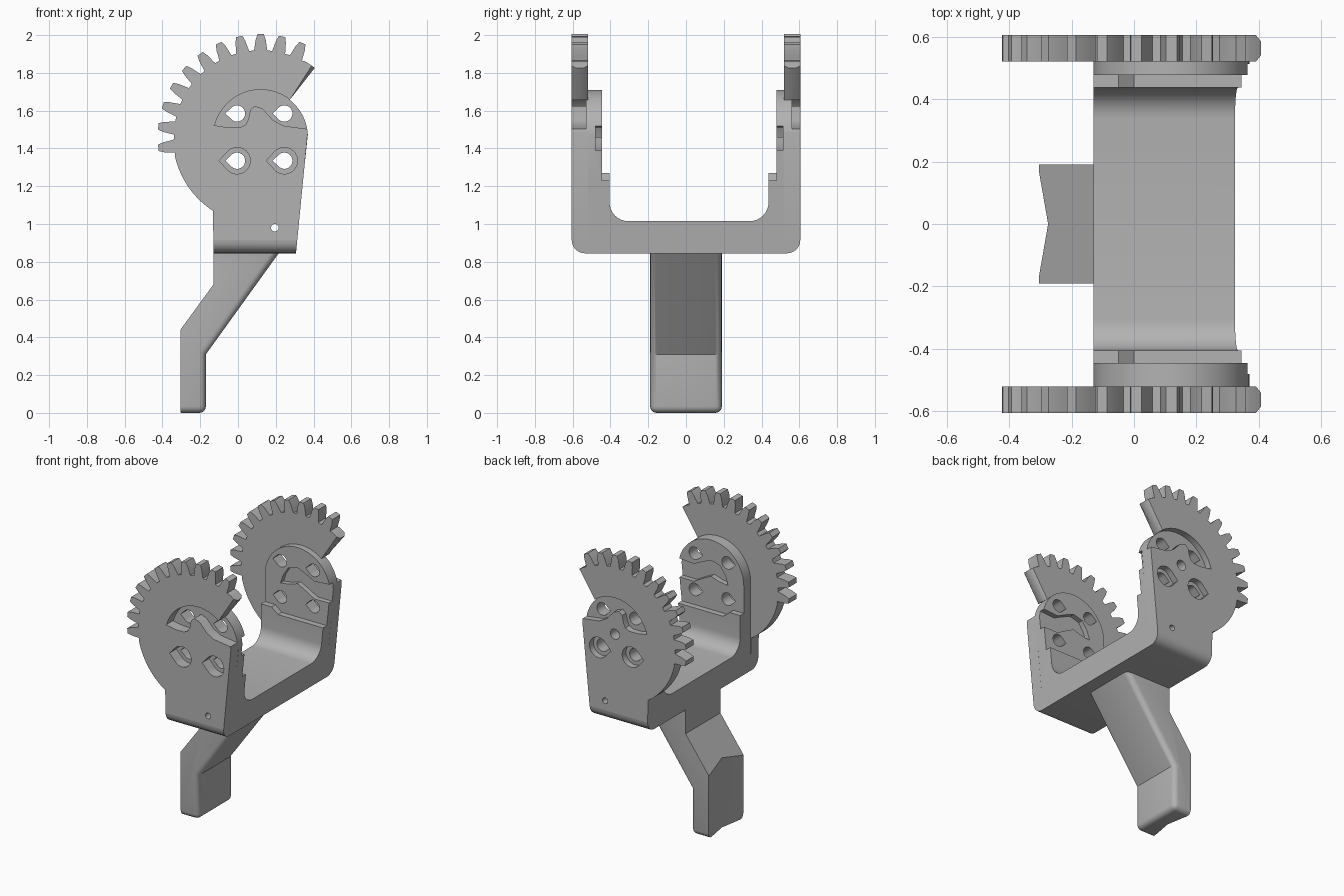
import bpy, bmesh
from math import sin, cos, radians, hypot, atan2, degrees

if "Cube" in bpy.data.objects:
    bpy.data.objects.remove(bpy.data.objects["Cube"])

grey = bpy.data.materials.new("plain_grey")
grey.use_nodes = True
colour = (0.45, 0.45, 0.45, 1)
grey.diffuse_color = colour
grey.node_tree.nodes["Principled BSDF"].inputs["Base Color"].default_value = colour

CX, CZ = 0.12, 1.46          # gear centre
HUB, ROOT, TIP = 0.25, 0.465, 0.545
OUT = 0.605                  # outer face of the arms
parts = []


def polar(r, deg, cx=CX, cz=CZ):
    return cx + r * cos(radians(deg)), cz + r * sin(radians(deg))


def arc(r, a, b, n, cx=CX, cz=CZ):
    return [polar(r, a + (b - a) * i / n, cx, cz) for i in range(n + 1)]


def right_edge(z):
    return 0.307 + 0.096 * (z - 0.845)


def prism(name, pts, axis, a, b):
    """Extrude a closed outline along an axis from a to b."""
    place = {"x": lambda u, v, d: (d, u, v),
             "y": lambda u, v, d: (u, d, v),
             "z": lambda u, v, d: (u, v, d)}[axis]
    bm = bmesh.new()
    ends = [[bm.verts.new(place(u, v, d)) for u, v in pts] for d in (a, b)]
    bm.faces.new(ends[0])
    bm.faces.new(ends[1])
    for i in range(len(pts)):
        j = (i + 1) % len(pts)
        bm.faces.new((ends[0][i], ends[0][j], ends[1][j], ends[1][i]))
    bmesh.ops.recalc_face_normals(bm, faces=bm.faces)
    mesh = bpy.data.meshes.new(name)
    bm.to_mesh(mesh)
    bm.free()
    mesh.materials.append(grey)
    ob = bpy.data.objects.new(name, mesh)
    bpy.context.collection.objects.link(ob)
    return ob


def bevel(ob, test, offset, segments):
    bm = bmesh.new()
    bm.from_mesh(ob.data)
    edges = [e for e in bm.edges if test(e.verts[0].co, e.verts[1].co)]
    bmesh.ops.bevel(bm, geom=edges, offset=offset, segments=segments,
                    profile=0.5, affect="EDGES")
    bm.to_mesh(ob.data)
    bm.free()


def cut(ob, cutters):
    for c in cutters:
        mod = ob.modifiers.new("cut", "BOOLEAN")
        mod.operation, mod.solver, mod.object = "DIFFERENCE", "EXACT", c
    bpy.context.view_layer.update()
    graph = bpy.context.evaluated_depsgraph_get()
    mesh = bpy.data.meshes.new_from_object(ob.evaluated_get(graph))
    ob.modifiers.clear()
    ob.data = mesh


def teardrop(r, point, cx, cz):
    return arc(r, -140, 140, 24, cx, cz) + [(cx - point, cz)]


# Through holes shared by both arms
H = 0.125
holes = [prism("hole_cutter", teardrop(0.043, 0.062, CX + sx * H, CZ + sz * H), "y", -0.8, 0.8)
         for sx in (-1, 1) for sz in (-1, 1)]
pin = prism("pin_cutter", arc(0.02, 0, 345, 23, 0.195, 0.98), "y", -0.8, 0.8)

# Gear plate outline: tapered foot, hub arc, radial end, teeth, plain rim
CUT = 52
gear = [(-0.13, 0.915), (right_edge(0.915), 0.915)] + arc(HUB, 5, CUT, 12)
gear += arc(ROOT, CUT, 60, 3)
for k in range(11):
    a = 66 + 12 * k
    flank = [(0.46, 4.4), (0.48, 3.8), (0.515, 3.0), (TIP, 1.8)]
    gear += [polar(r, a - w) for r, w in flank]
    gear += [polar(r, a + w) for r, w in reversed(flank)]
gear += arc(ROOT, 192, 237, 14)

# Stepped recess on the outside of the hub
wave = [(-0.247, 0.063), (-0.17, 0.05), (-0.11, 0.05), (-0.08, 0.065), (-0.065, 0.095),
        (-0.055, 0.145), (-0.03, 0.165), (0.01, 0.15), (0.065, 0.09), (0.12, 0.06), (0.27, 0.04)]
recess = [(CX + x, CZ + z) for x, z in wave] + arc(0.251, 12, 164, 36)

# Hooked groove on the inside of the hub
hook = [(0.27, 0.06), (0.13, 0.05), (0.07, 0.08), (0.0, 0.11), (-0.07, 0.09), (-0.11, 0.03),
        (-0.13, -0.03), (-0.06, -0.02), (0.0, 0.0), (0.06, -0.03), (0.13, -0.07), (0.27, -0.07)]
groove = [(CX + x, CZ + z) for x, z in hook]

STEP = 1.23
boss = [(-0.13, STEP), (right_edge(STEP), STEP)] + arc(HUB, 3, 180, 40)


def radial_end(p, q):
    on_line = all(abs(degrees(atan2(v.z - CZ, v.x - CX)) - CUT) < 0.2 for v in (p, q))
    return on_line and hypot(p.x - q.x, p.z - q.z) > 0.15


# side name, direction, hub inner face, wall inner face, recess floor
arms = [("front", -1, 0.445, 0.405, 0.53), ("back", 1, 0.478, 0.437, 0.562)]
for side, s, hub_in, wall_in, floor in arms:
    plate = prism(side + "_gear_plate", gear, "y", s * 0.52, s * OUT)
    bevel(plate, radial_end, 0.02, 1)
    cutters = [prism("recess_cutter", recess, "y", s * floor, s * 0.8)]
    for sx in (-1, 1):
        cutters.append(prism("counterbore_cutter",
                             teardrop(0.07, 0.095, CX + sx * H, CZ - H), "y", s * floor, s * 0.8))
    if side == "back":
        cutters.append(prism("hub_cutter", arc(0.035, 0, 345, 23), "y", 0.53, 0.8))
    cut(plate, holes + [pin] + cutters)

    hub = prism(side + "_hub", boss, "y", s * hub_in, s * 0.52)
    cutters.append(prism("groove_cutter", groove, "y", s * (hub_in - 0.1), s * (hub_in + 0.035)))
    cut(hub, holes + cutters[-1:])

    pad = prism(side + "_hub_step", [(-0.13, STEP), (0.0, STEP), (-0.05, 1.27), (-0.13, 1.27)],
                "y", s * wall_in, s * hub_in)
    parts += [plate, hub, pad]
    for c in cutters:
        bpy.data.objects.remove(c)

# U-shaped yoke with rounded corners and a tapered side
fi, bi = -arms[0][3], arms[1][3]
yoke_pts = [(-0.52, STEP), (-0.52, 0.915), (-OUT, 0.915)]
yoke_pts += arc(0.07, 180, 270, 6, -OUT + 0.07, 0.915)[1:]
yoke_pts += arc(0.07, 270, 360, 6, OUT - 0.07, 0.915)
yoke_pts += [(0.52, 0.915), (0.52, STEP), (bi, STEP)]
yoke_pts += arc(0.1, 0, -90, 8, bi - 0.1, 1.115)
yoke_pts += arc(0.1, 270, 180, 8, fi + 0.1, 1.115) + [(fi, STEP)]
yoke = prism("yoke", yoke_pts, "x", -0.13, 1)
for v in yoke.data.vertices:
    if v.co.x > 0.5:
        v.co.x = right_edge(v.co.z)
cut(yoke, [pin])

# Cranked handle, rounded on its outer side, with a V-shaped inner face
W = 0.19
handle = prism("handle", [(-0.305, 0), (-0.17, 0), (-0.17, 0.31), (0.255, 0.9), (-0.13, 0.9),
                          (-0.13, 0.68), (-0.305, 0.44)], "y", -W, W)


def outer_edge(p, q):
    low = max(p.z, q.z) < 0.01
    slope = min(p.x, q.x) > -0.18 and max(p.z, q.z) > 0.2 and min(p.z, q.z) < 0.35
    along = abs(p.y - q.y) < 0.01
    return (low and (along or p.x > -0.2)) or (slope and along)


bevel(handle, outer_edge, 0.035, 4)
notch = prism("notch_cutter", [(-0.31, 0.2), (-0.31, -0.2), (-0.275, 0)], "z", -0.1, 0.7)
cut(handle, [notch])
parts += [yoke, handle]

for c in holes + [pin, notch]:
    bpy.data.objects.remove(c)

# Smooth the rounded areas, keep the machined edges crisp
bpy.ops.object.select_all(action="DESELECT")
for ob in parts:
    ob.select_set(True)
bpy.context.view_layer.objects.active = yoke
bpy.ops.object.shade_smooth_by_angle(angle=radians(30))
